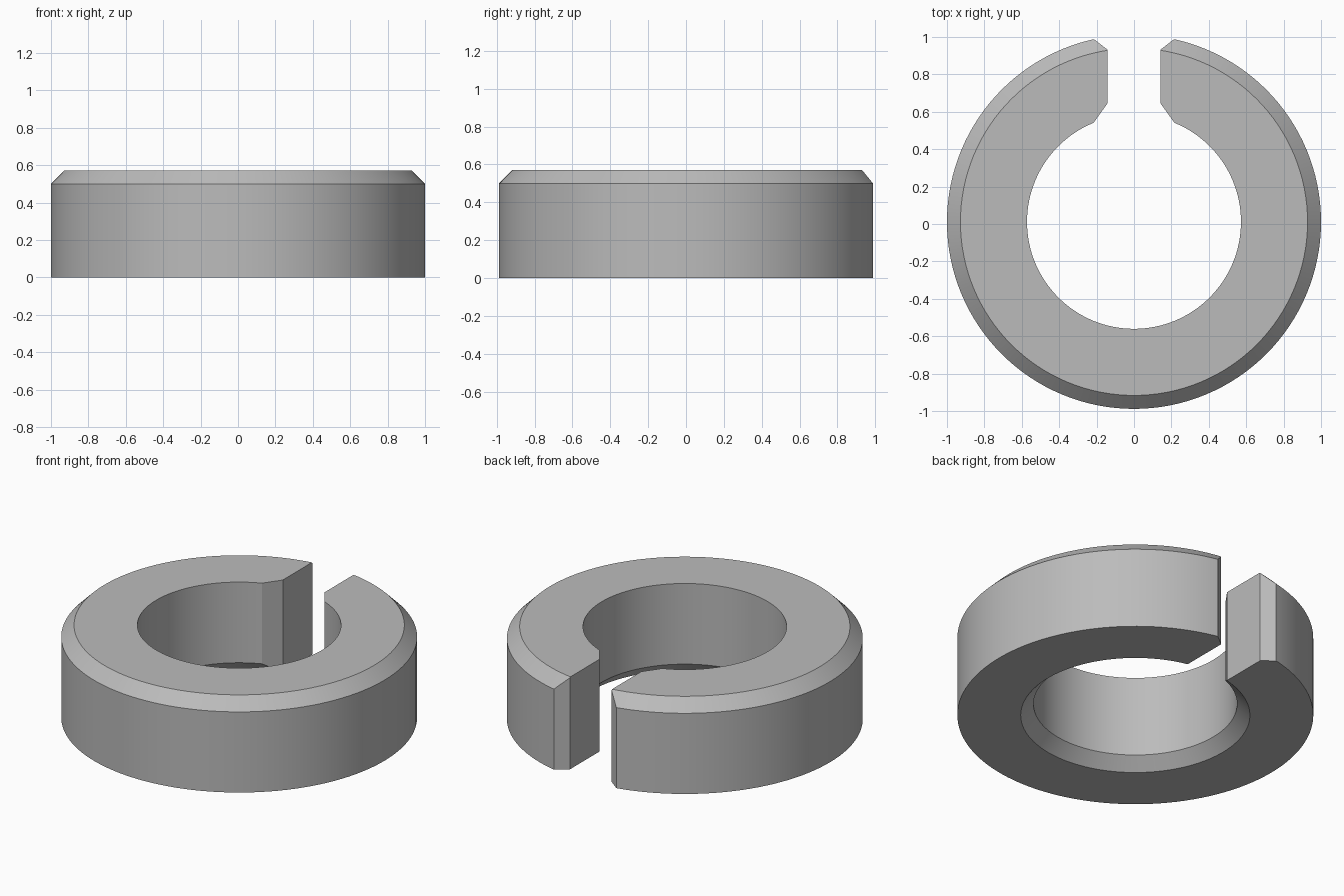
import bpy, bmesh, math

if "Cube" in bpy.data.objects:
    bpy.data.objects.remove(bpy.data.objects["Cube"])

SEGMENTS = 128
CENTRE_Y = 0.0115
R_OUT, R_IN, HEIGHT, CHAMFER = 1.0, 0.572, 0.572, 0.072

steel = bpy.data.materials.new("steel grey")
steel.diffuse_color = (0.5, 0.5, 0.5, 1)
steel.use_nodes = True
steel.node_tree.nodes["Principled BSDF"].inputs["Base Color"].default_value = steel.diffuse_color


def make_object(name, bm):
    bmesh.ops.recalc_face_normals(bm, faces=bm.faces)
    mesh = bpy.data.meshes.new(name)
    bm.to_mesh(mesh)
    bm.free()
    mesh.materials.append(steel)
    obj = bpy.data.objects.new(name, mesh)
    bpy.context.collection.objects.link(obj)
    return obj


# Ring: lathed section, chamfered at the top outside and the bottom inside
profile = [(R_IN, HEIGHT), (R_OUT - CHAMFER, HEIGHT), (R_OUT, HEIGHT - CHAMFER),
           (R_OUT, 0), (R_IN + CHAMFER, 0), (R_IN, CHAMFER)]
bm = bmesh.new()
loops = []
for i in range(SEGMENTS):
    a = 2 * math.pi * i / SEGMENTS
    loops.append([bm.verts.new((r * math.cos(a), r * math.sin(a) + CENTRE_Y, z))
                  for r, z in profile])
for i in range(SEGMENTS):
    p, q = loops[i], loops[(i + 1) % SEGMENTS]
    for j in range(len(profile)):
        k = (j + 1) % len(profile)
        bm.faces.new((p[j], q[j], q[k], p[k]))
ring = make_object("split_ring", bm)

# Slot cutter: narrow gap that flares at its inner and outer mouths
half = [(0.283, 0.447), (0.143, 0.643), (0.143, 0.933), (0.359, 1.101)]
outline = half + [(-x, y) for x, y in reversed(half)]
bm = bmesh.new()
base = bm.faces.new([bm.verts.new((x, y, -0.2)) for x, y in outline])
top = bmesh.ops.extrude_face_region(bm, geom=[base])["geom"]
bmesh.ops.translate(bm, vec=(0, 0, 1),
                    verts=[v for v in top if isinstance(v, bmesh.types.BMVert)])
cutter = make_object("slot_cutter", bm)
cutter.hide_render = True
cutter.hide_viewport = True

# Cut the slot through the ring
cut = ring.modifiers.new("slot", "BOOLEAN")
cut.operation = "DIFFERENCE"
cut.solver = "EXACT"
cut.object = cutter

bpy.context.view_layer.objects.active = ring
ring.select_set(True)
bpy.ops.object.modifier_apply(modifier="slot")
bpy.data.objects.remove(cutter)
bpy.ops.object.shade_smooth_by_angle(angle=math.radians(25))
